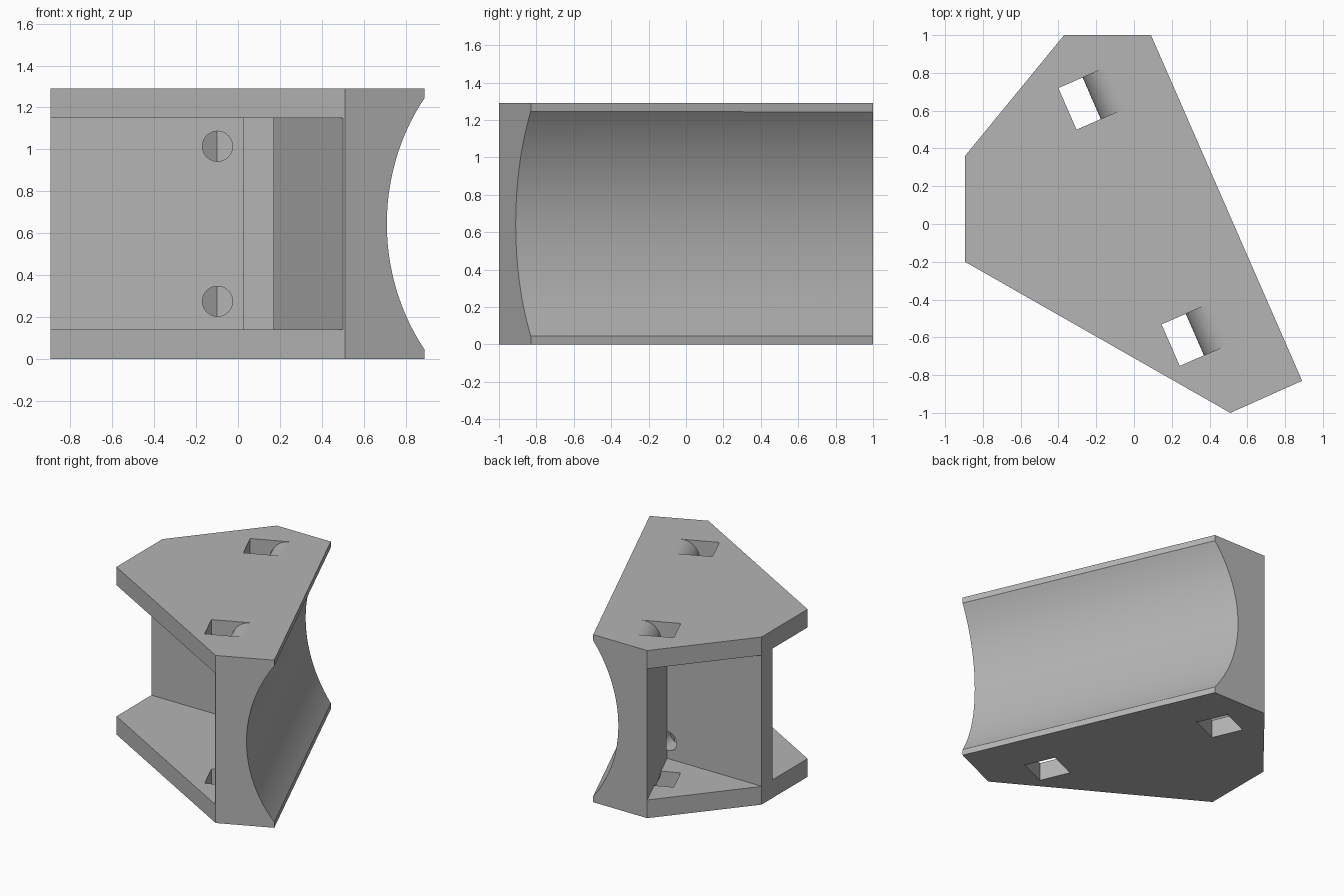
import bpy
import bmesh
import math
from mathutils import Vector

old = bpy.data.objects.get("Cube")
if old:
    bpy.data.objects.remove(old, do_unlink=True)

HEIGHT, PLATE = 1.29, 0.14
MID = HEIGHT / 2
WALL = Vector((-0.37, 1.0, 0))                  # back end of the wall's inner face
ALONG = Vector((0.4, -0.916, 0)).normalized()   # direction of the saddle
OUT = Vector((-ALONG.y, ALONG.x, 0))            # direction the saddle faces
UP = Vector((0, 0, 1))

grey = bpy.data.materials.new("plain grey")
grey.use_nodes = True
grey.diffuse_color = (0.46, 0.46, 0.46, 1)
grey.node_tree.nodes["Principled BSDF"].inputs["Base Color"].default_value = grey.diffuse_color


def extrude(name, points, vector):
    """Solid made by sweeping a closed polygon along a vector."""
    bm = bmesh.new()
    base = bm.faces.new([bm.verts.new(p) for p in points])
    moved = bmesh.ops.extrude_face_region(bm, geom=[base], use_keep_orig=True)["geom"]
    bmesh.ops.translate(bm, vec=vector,
                        verts=[g for g in moved if isinstance(g, bmesh.types.BMVert)])
    bmesh.ops.recalc_face_normals(bm, faces=bm.faces)
    mesh = bpy.data.meshes.new(name)
    bm.to_mesh(mesh)
    bm.free()
    mesh.materials.append(grey)
    obj = bpy.data.objects.new(name, mesh)
    bpy.context.collection.objects.link(obj)
    return obj


def prism(name, outline, z0, z1):
    return extrude(name, [(x, y, z0) for x, y in outline], UP * (z1 - z0))


def circle(center, side, up, radius, count):
    steps = [2 * math.pi * i / count for i in range(count)]
    return [center + (side * math.cos(a) + up * math.sin(a)) * radius for a in steps]


def cut(body, cutter):
    cutter.hide_render = True
    mod = body.modifiers.new(cutter.name, "BOOLEAN")
    mod.operation, mod.solver, mod.object = "DIFFERENCE", "EXACT", cutter
    bpy.context.view_layer.objects.active = body
    bpy.ops.object.modifier_apply(modifier=mod.name)
    bpy.data.objects.remove(cutter, do_unlink=True)


# Block with the outline of the two plates
body = prism("saddle_bracket", [(-0.37, 1), (0.09, 1), (0.89, -0.83), (0.51, -1),
                                (-0.895, -0.2), (-0.895, 0.36)], 0, HEIGHT)

# Pockets on both sides of the cross rib, leaving the two plates and the wall
front_end = WALL + ALONG * 2.4
back_end = WALL - ALONG * 0.15
cut(body, prism("front_pocket", [(-1.2, 0.226), (0.025, 0.226), (0.025, 0.1), (0.17, 0.1),
                                 (0.17, -0.237), front_end.xy, (-1.2, -1.3)],
                PLATE, HEIGHT - PLATE))
cut(body, prism("back_pocket", [(-1.2, 0.357), (-0.089, 0.357), back_end.xy, (-1.2, 1.3)],
                PLATE, HEIGHT - PLATE))

# Round saddle along the outer face
depth, half_chord = 0.197, 0.6
radius = (half_chord ** 2 + depth ** 2) / (2 * depth)
axis = Vector((0.89, -0.83, MID)) + OUT * (radius - depth) + ALONG * 0.5
cut(body, extrude("saddle", circle(axis, OUT, UP, radius, 128), ALONG * -3))

# Strap slots with a rounded inner edge, through both plates
R = PLATE
for start in (0.245, 1.61):
    for sign in (1, -1):
        profile = [(-R, 0.1), (R, 0.1), (R, 0)]
        for i in range(1, 13):
            a = math.pi / 2 * i / 12
            profile.append((R - R * math.sin(a), R * math.cos(a) - R))
        profile.append((-R, -R - 0.02))
        origin = WALL + ALONG * start + UP * MID
        points = [origin + OUT * u + UP * sign * (MID + w) for u, w in profile]
        cut(body, extrude("strap_slot", points, ALONG * 0.24))

# Screw holes through the rib
for z in (0.275, 1.015):
    hole = circle(Vector((-0.098, 0.15, z)), Vector((1, 0, 0)), UP, 0.072, 32)
    cut(body, extrude("screw_hole", hole, Vector((0, 0.23, 0))))

# Smooth the round surfaces only
bpy.ops.object.select_all(action="DESELECT")
body.select_set(True)
bpy.context.view_layer.objects.active = body
bpy.ops.object.shade_smooth_by_angle(angle=math.radians(20))
